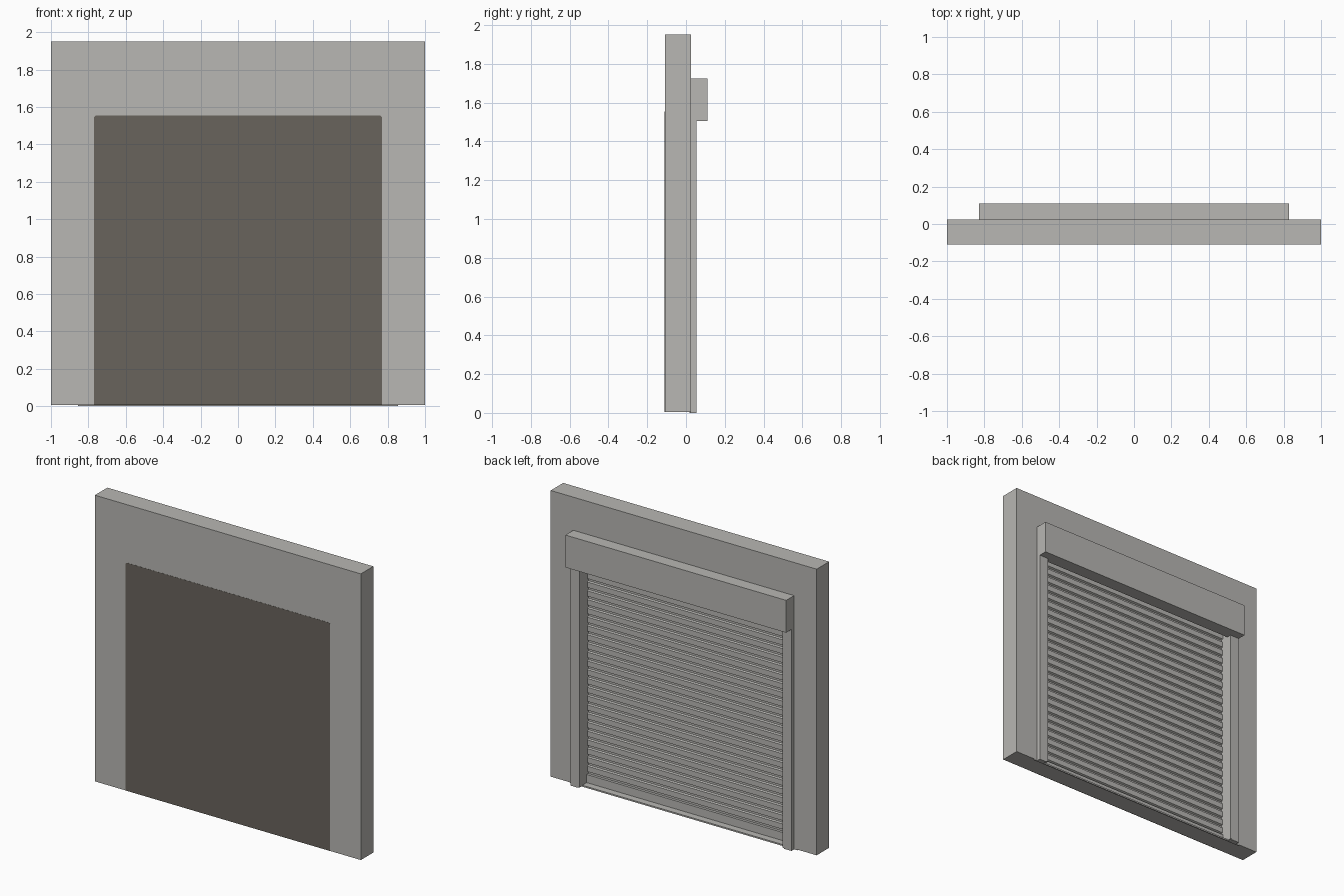
import bpy, bmesh

cube = bpy.data.objects.get("Cube")
if cube:
    bpy.data.objects.remove(cube, do_unlink=True)


def material(name, rgb):
    m = bpy.data.materials.new(name)
    m.use_nodes = True
    m.diffuse_color = (*rgb, 1)
    m.node_tree.nodes["Principled BSDF"].inputs["Base Color"].default_value = (*rgb, 1)
    return m


GREY = material("warm light grey", (0.479, 0.473, 0.451))
BROWN = material("dark taupe", (0.141, 0.127, 0.107))


def prism(name, points, axis, lo, hi, mat):
    """Extrude a closed profile: (x, z) along y, or (y, z) along x."""
    bm = bmesh.new()
    place = (lambda p: (p[0], lo, p[1])) if axis == "y" else (lambda p: (lo, p[0], p[1]))
    face = bm.faces.new([bm.verts.new(place(p)) for p in points])
    ext = bmesh.ops.extrude_face_region(bm, geom=[face])
    moved = [g for g in ext["geom"] if isinstance(g, bmesh.types.BMVert)]
    offset = (0, hi - lo, 0) if axis == "y" else (hi - lo, 0, 0)
    bmesh.ops.translate(bm, verts=moved, vec=offset)
    bmesh.ops.recalc_face_normals(bm, faces=bm.faces)
    mesh = bpy.data.meshes.new(name)
    bm.to_mesh(mesh)
    bm.free()
    mesh.materials.append(mat)
    obj = bpy.data.objects.new(name, mesh)
    bpy.context.collection.objects.link(obj)
    return obj


def box(name, x, y, z, mat=GREY):
    pts = [(x[0], z[0]), (x[1], z[0]), (x[1], z[1]), (x[0], z[1])]
    return prism(name, pts, "y", y[0], y[1], mat)


OPEN_X, OPEN_Z = 0.77, 1.555      # doorway half width and height
BASE = 0.005

# Wall surround with a doorway
w, h = OPEN_X - 0.004, OPEN_Z - 0.004
prism("wall", [(-1, BASE), (-w, BASE), (-w, h), (w, h), (w, BASE), (1, BASE),
               (1, 1.95), (-1, 1.95)], "y", -0.109, 0.025, GREY)

# Dark front panel with clipped top corners, and the core behind it
c = 0.01
prism("front_panel", [(-OPEN_X, BASE), (OPEN_X, BASE), (OPEN_X, OPEN_Z - c),
                      (OPEN_X - c, OPEN_Z), (c - OPEN_X, OPEN_Z), (-OPEN_X, OPEN_Z - c)],
      "y", -0.11, -0.104, BROWN)
box("panel_core", (-w, w), (-0.104, -0.045), (BASE, h))

# Roller curtain: flat slats separated by grooves
count, bottom = 25, 0.065
pitch = (OPEN_Z - bottom) / count
front, groove, back = -0.028, -0.04, -0.046
profile = [(back, bottom)]
for i in range(count):
    z = bottom + i * pitch
    profile += [(groove, z), (groove, z + pitch * 0.2),
                (front, z + pitch * 0.3), (front, z + pitch * 0.92)]
profile += [(groove, OPEN_Z), (back, OPEN_Z)]
prism("shutter_curtain", profile, "x", -w, w, GREY)
box("curtain_bottom_bar", (-w, w), (-0.045, -0.022), (BASE, bottom))

# Sill and threshold strip
box("sill", (-w, w), (-0.046, 0.025), (BASE, 0.01))
box("threshold_strip", (-0.855, 0.855), (0.018, 0.025), (0, 0.006))

# Guide rails on both sides
for side, s in (("left", 1), ("right", -1)):
    x = sorted((s * 0.775, s * 0.83))
    box(side + "_guide_rail", x, (0.02, 0.053), (0, 1.51))
    # Inner channel wall reaching back to the curtain
    x = sorted((s * 0.762, s * 0.776))
    box(side + "_guide_lining", x, (-0.04, 0.053), (BASE, 1.51))

# Roller housing
box("roller_housing", (-0.83, 0.83), (0.02, 0.11), (1.505, 1.725))
